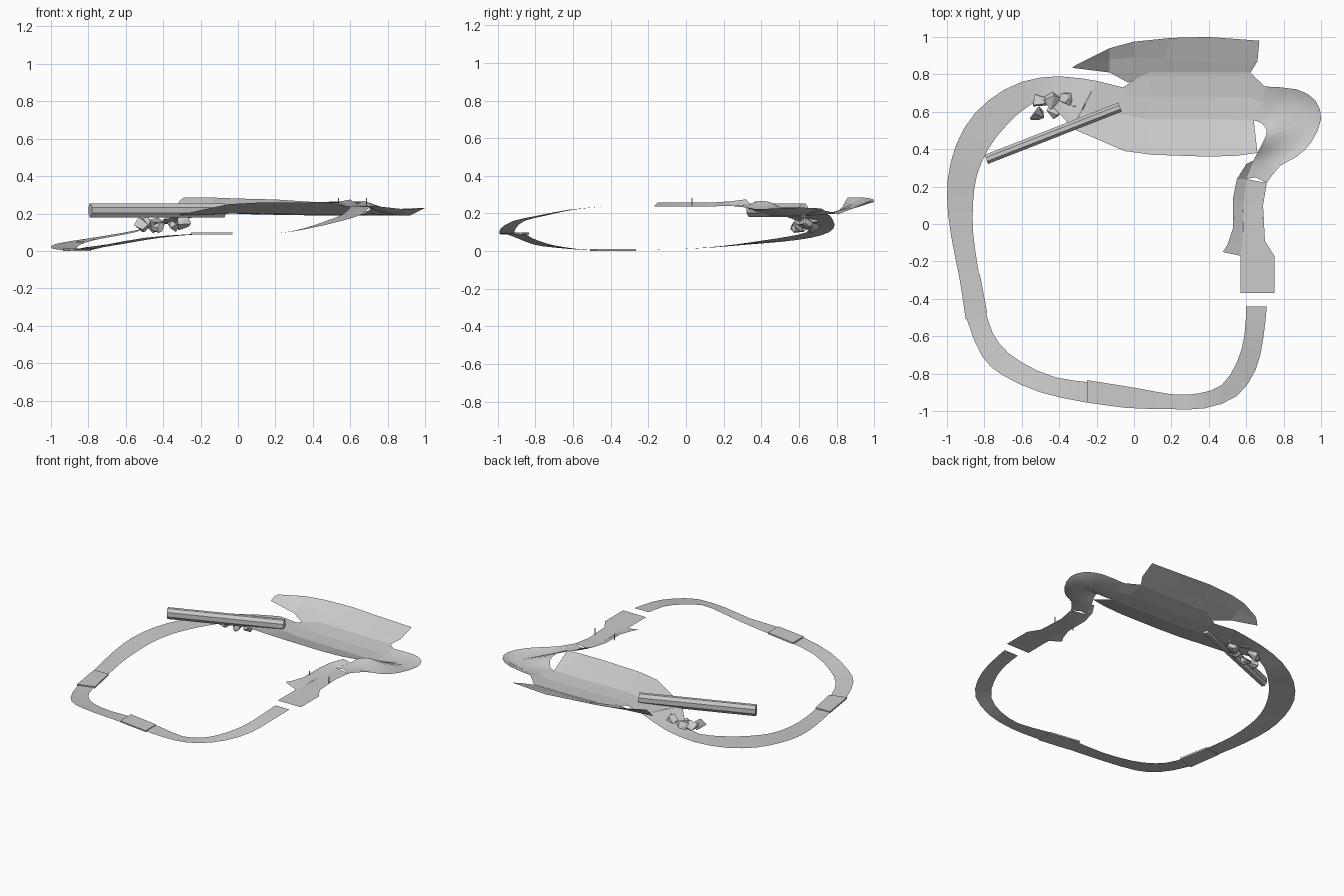
import bpy, bmesh, math, random
from mathutils import Vector

random.seed(4)
grey = bpy.data.materials.new("light grey")
grey.diffuse_color = (0.6, 0.6, 0.6, 1)


def finish(name, bm, smooth=False):
    me = bpy.data.meshes.new(name)
    bm.to_mesh(me)
    bm.free()
    me.materials.append(grey)
    for p in me.polygons:
        p.use_smooth = smooth
    ob = bpy.data.objects.new(name, me)
    bpy.context.collection.objects.link(ob)
    return ob


def catmull(a, b, c, d, t):
    return 0.5 * (2 * b + (c - a) * t + (2 * a - 5 * b + 4 * c - d) * t * t
                  + (3 * b - a - 3 * c + d) * t ** 3)


def loft(name, stations, steps=1, smooth=False):
    """Open sheet; each station is a flat row of x, y, z points across it."""
    rows, n = [], len(stations)
    for i in range(n - 1):
        q = [stations[max(0, min(n - 1, i + k))] for k in (-1, 0, 1, 2)]
        for s in range(steps):
            rows.append([catmull(*v, s / steps) for v in zip(*q)])
    rows.append(stations[-1])
    bm = bmesh.new()
    grid = [[bm.verts.new(r[k:k + 3]) for k in range(0, len(r), 3)] for r in rows]
    for a, b in zip(grid, grid[1:]):
        for k in range(len(a) - 1):
            f = bm.faces.new((a[k], a[k + 1], b[k + 1], b[k]))
            f.normal_update()
            if f.normal.z < 0:
                f.normal_flip()
    return finish(name, bm, smooth)


# Long road ribbon: outer edge then inner edge, from the stand round to the jump
loft("road_ribbon", [
    (-.2, .765, .19, -.33, .51, .19),
    (-.4, .79, .14, -.45, .64, .14),
    (-.6, .76, .10, -.55, .64, .10),
    (-.78, .66, .07, -.68, .53, .075),
    (-.91, .51, .05, -.78, .40, .055),
    (-.98, .33, .035, -.84, .26, .035),
    (-1, .15, .02, -.86, .12, .02),
    (-.98, -.05, .01, -.86, -.05, .01),
    (-.935, -.28, .005, -.83, -.26, .005),
    (-.89, -.52, .005, -.785, -.50, .005),
    (-.81, -.71, .02, -.72, -.64, .02),
    (-.70, -.81, .035, -.60, -.74, .04),
    (-.50, -.90, .07, -.42, -.82, .07),
    (-.25, -.955, .09, -.2, -.85, .09),
    (0, -.985, .093, 0, -.875, .093),
    (.2, -.99, .093, .2, -.91, .093),
    (.38, -.985, .12, .35, -.905, .12),
    (.55, -.92, .16, .47, -.86, .16),
    (.65, -.78, .19, .55, -.74, .19),
    (.69, -.62, .22, .59, -.60, .22),
    (.71, -.44, .237, .60, -.44, .237)], 2, True)

# Landing strip after the jump
loft("landing_road", [
    (.75, -.37, .237, .57, -.37, .237),
    (.75, -.17, .237, .57, -.17, .237),
    (.70, -.09, .237, .58, -.10, .237),
    (.69, .10, .237, .585, .10, .237),
    (.71, .22, .24, .60, .24, .24)])

# Sloping bank beside the landing strip
loft("landing_bank", [
    (.475, -.15, .258, .57, -.17, .237),
    (.50, -.11, .258, .58, -.10, .237),
    (.53, -.02, .258, .58, -.02, .237),
    (.53, .14, .258, .585, .10, .237),
    (.55, .24, .265, .60, .24, .24),
    (.60, .32, .275, .64, .34, .25)])

# Banked hairpin: outer rim, floor line, inner hub
loft("hairpin_bowl", [
    (.71, .22, .24, .65, .25, .24, .60, .24, .24),
    (.78, .31, .235, .70, .33, .23, .64, .34, .25),
    (.87, .36, .225, .79, .39, .20, .66, .38, .265),
    (.95, .44, .225, .87, .45, .19, .68, .42, .265),
    (1, .56, .23, .92, .54, .19, .70, .46, .255),
    (.97, .66, .23, .90, .62, .19, .71, .50, .23),
    (.87, .72, .225, .80, .64, .19, .68, .54, .20),
    (.70, .735, .215, .69, .65, .19, .64, .555, .195)], 2, True)

# Wide main straight: back edge, floor, front slope
loft("main_straight", [
    (.70, .735, .215, .69, .65, .19, .64, .555, .195, .66, .38, .265),
    (.62, .81, .20, .60, .68, .19, .62, .555, .195, .55, .365, .262),
    (.40, .81, .20, .40, .68, .19, .40, .56, .195, .40, .36, .26),
    (.07, .81, .205, .10, .68, .195, .06, .56, .20, .10, .37, .258),
    (-.06, .73, .20, -.04, .68, .20, -.02, .58, .20, -.05, .39, .25),
    (-.20, .765, .19, -.2355, .693, .19, -.28, .60, .19, -.33, .51, .19)])

# Raised stand behind the straight
loft("back_stand", [
    (-.33, .835, .24, -.31, .85, .27, -.29, .86, .285),
    (-.13, .81, .215, -.13, .88, .25, -.13, .94, .285),
    (-.03, .755, .20, 0, .89, .24, 0, .975, .28),
    (.09, .805, .20, .15, .88, .23, .20, .995, .275),
    (.40, .805, .195, .40, .87, .22, .40, 1, .262),
    (.62, .805, .195, .66, .87, .22, .67, .98, .265)])


def prism(name, outline, z, h):
    bm = bmesh.new()
    lo = [bm.verts.new((x, y, z)) for x, y in outline]
    hi = [bm.verts.new((x, y, z + h)) for x, y in outline]
    bm.faces.new(lo[::-1])
    bm.faces.new(hi)
    for i in range(len(lo)):
        j = (i + 1) % len(lo)
        bm.faces.new((lo[i], lo[j], hi[j], hi[i]))
    bmesh.ops.recalc_face_normals(bm, faces=bm.faces)
    return finish(name, bm)


# Road plates and small posts
prism("left_road_plate", [(-.935, -.27), (-.90, -.51), (-.785, -.475), (-.825, -.265)], 0, .012)
prism("front_road_plate", [(-.25, -.955), (-.03, -.985), (-.03, -.87), (-.25, -.835)], .088, .01)
for i, x in enumerate((.535, .685)):
    prism("post_%d" % i, [(x, .03), (x + .004, .03), (x + .004, .034), (x, .034)], .237, .045)

# Covered tunnel: long eight-sided oval tube
a, b = Vector((-.79, .345, .217)), Vector((-.075, .625, .217))
side = Vector((-(b - a).y, (b - a).x, 0)).normalized()
bm = bmesh.new()
ends = []
for c in (a, b):
    ends.append([])
    for k in range(8):
        t = math.radians(22.5 + 45 * k)
        p = c + side * (.028 * math.cos(t)) + Vector((0, 0, .040 * math.sin(t)))
        ends[-1].append(bm.verts.new(p))
for k in range(8):
    j = (k + 1) % 8
    bm.faces.new((ends[0][k], ends[0][j], ends[1][j], ends[1][k]))
bm.faces.new(ends[0])
bm.faces.new(ends[1])
bmesh.ops.recalc_face_normals(bm, faces=bm.faces)
finish("tunnel", bm)

# Rock cluster
for i, (x, y, z, r) in enumerate([(-.52, .59, .14, .045), (-.505, .66, .15, .045),
                                  (-.44, .66, .14, .05), (-.36, .665, .15, .045),
                                  (-.295, .63, .148, .045), (-.43, .60, .125, .04),
                                  (-.35, .61, .13, .035)]):
    bm = bmesh.new()
    for k in range(11):
        v = Vector([random.gauss(0, 1) for _ in range(3)]).normalized() * r
        bm.verts.new((x + v.x, y + v.y, z + v.z * .95))
    res = bmesh.ops.convex_hull(bm, input=bm.verts)
    bmesh.ops.recalc_face_normals(bm, faces=bm.faces)
    finish("rock_%d" % i, bm)
